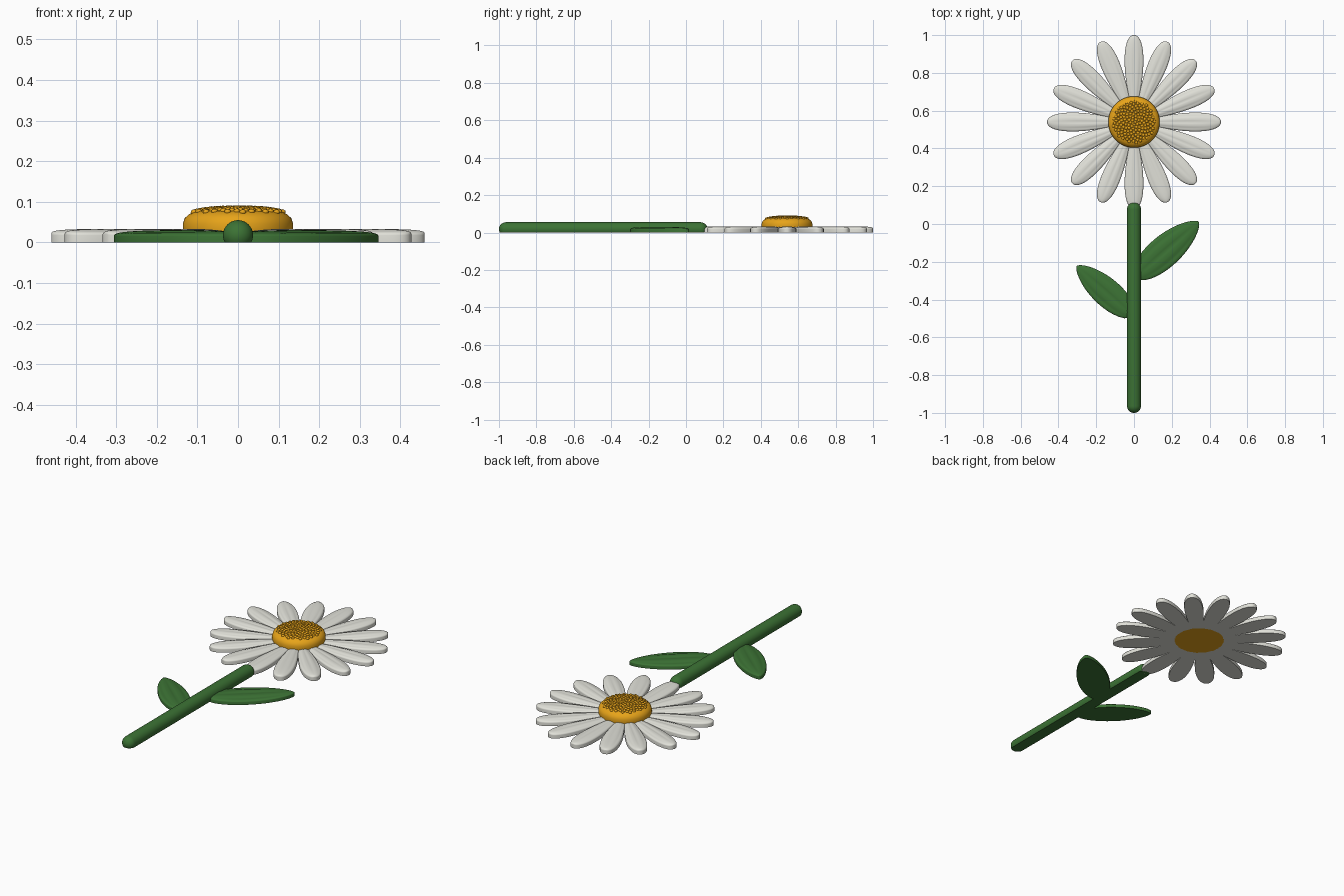
import bpy, bmesh, math
from mathutils import Matrix, Vector

cube = bpy.data.objects.get("Cube")
if cube:
    bpy.data.objects.remove(cube, do_unlink=True)


def material(name, color):
    mat = bpy.data.materials.new(name)
    mat.use_nodes = True
    mat.diffuse_color = (*color, 1)
    bsdf = mat.node_tree.nodes["Principled BSDF"]
    bsdf.inputs["Base Color"].default_value = (*color, 1)
    bsdf.inputs["Roughness"].default_value = 0.6
    return mat


WHITE = material("petal white", (0.75, 0.75, 0.69))
GOLD = material("centre gold", (0.8, 0.37, 0.01))
GREEN = material("stem green", (0.045, 0.17, 0.035))
HEAD = Vector((0, 0.54, 0))


def mesh_from(bm, name, mat):
    bmesh.ops.recalc_face_normals(bm, faces=bm.faces)
    mesh = bpy.data.meshes.new(name)
    bm.to_mesh(mesh)
    bm.free()
    mesh.materials.append(mat)
    return mesh


def place(mesh, name, location=(0, 0, 0), angle=0.0):
    obj = bpy.data.objects.new(name, mesh)
    obj.location = location
    obj.rotation_euler.z = angle
    bpy.context.collection.objects.link(obj)
    bpy.ops.object.select_all(action="DESELECT")
    obj.select_set(True)
    bpy.context.view_layer.objects.active = obj
    bpy.ops.object.shade_smooth_by_angle(angle=math.radians(40))
    return obj


def lathe(profile, segments):
    """Spin (radius, height) points about z."""
    bm = bmesh.new()
    verts = [bm.verts.new((r, 0, z)) for r, z in profile]
    edges = [bm.edges.new(pair) for pair in zip(verts, verts[1:])]
    bmesh.ops.spin(bm, geom=verts + edges, cent=(0, 0, 0), axis=(0, 0, 1),
                   angle=math.tau, steps=segments, use_merge=True)
    bmesh.ops.remove_doubles(bm, verts=bm.verts, dist=1e-5)
    return bm


def blade(length, half_width, a, b, start, wall, dome, groove, rows=22, cols=24):
    """Flat-bottomed blade along +x with a domed, grooved top."""
    peak = a / (a + b)
    bm = bmesh.new()
    loops = []
    for i in range(rows + 1):
        t = start + (0.9995 - start) * math.sin(math.pi / 2 * i / rows)
        f = (t / peak) ** a * ((1 - t) / (1 - peak)) ** b
        w = half_width * f
        loop = [bm.verts.new((t * length, -w, 0))]
        for j in range(cols + 1):
            u = -math.cos(math.pi * j / cols)
            ripple = groove * max(0, math.cos(3 * math.pi * u)) * (1 - 0.6 * abs(u))
            ripple *= math.sin(math.pi * t) * min(1, f)
            z = wall + dome * math.sqrt(f * max(0, 1 - u * u)) - ripple
            loop.append(bm.verts.new((t * length, u * w, z)))
        loop.append(bm.verts.new((t * length, w, 0)))
        loops.append(loop)
    n = len(loops[0])
    for p, q in zip(loops, loops[1:]):
        for j in range(n):
            k = (j + 1) % n
            bm.faces.new((p[j], p[k], q[k], q[j]))
    bm.faces.new(loops[0])
    bm.faces.new(loops[-1])
    return bm


# Petals around the flower head
petal = mesh_from(blade(0.46, 0.05, 1.1, 0.45, 0.28, 0.018, 0.016, 0.003), "petal", WHITE)
for i in range(16):
    place(petal, f"petal_{i + 1}", HEAD, i * math.tau / 16)

# Domed flower centre
dome_profile = [(0, 0), (0.132, 0), (0.136, 0.03), (0.136, 0.046), (0.131, 0.06),
                (0.12, 0.07), (0.105, 0.077), (0.075, 0.082), (0.04, 0.085), (0, 0.086)]
place(mesh_from(lathe(dome_profile, 64), "flower_centre", GOLD), "flower_centre", HEAD)

# Seeds in a sunflower spiral over the centre
SEEDS = 150
bm = bmesh.new()
for i in range(SEEDS):
    r = 0.111 * math.sqrt((i + 0.5) / SEEDS)
    ang = i * math.pi * (3 - math.sqrt(5))
    z = 0.0845 - 0.01 * (r / 0.111) ** 3
    spot = Matrix.Translation((r * math.cos(ang), r * math.sin(ang), z))
    bmesh.ops.create_icosphere(bm, subdivisions=2, radius=0.0085,
                               matrix=spot @ Matrix.Diagonal((1, 1, 0.8, 1)))
place(mesh_from(bm, "seeds", GOLD), "seeds", HEAD)

# Rounded stem with a flat underside
R, Y0, Y1 = 0.037, -0.963, 0.078
arc = [math.pi / 2 * k / 10 for k in range(11)]
capsule = [(R * math.sin(p), Y0 - R * math.cos(p)) for p in arc]
capsule += [(R * math.cos(p), Y1 + R * math.sin(p)) for p in arc]
bm = lathe(capsule, 40)
bmesh.ops.transform(bm, verts=bm.verts, matrix=Matrix.Translation((0, 0, 0.018))
                    @ Matrix.Rotation(-math.pi / 2, 4, "X"))
cut = bmesh.ops.bisect_plane(bm, geom=bm.verts[:] + bm.edges[:] + bm.faces[:],
                             plane_co=(0, 0, 0), plane_no=(0, 0, 1), clear_inner=True)
bmesh.ops.holes_fill(bm, edges=[e for e in bm.edges if e.is_boundary], sides=0)
place(mesh_from(bm, "stem", GREEN), "stem")

# Leaves, one on each side
for name, base, tip in (("left_leaf", (0, -0.287), (0.343, 0.012)),
                        ("right_leaf", (0, -0.49), (-0.303, -0.222))):
    d = Vector(tip) - Vector(base)
    shape = blade(d.length, 0.185 * d.length, 0.55, 0.67, 0.01, 0.016, 0.015, 0.005)
    place(mesh_from(shape, name, GREEN), name, (*base, 0), math.atan2(d.y, d.x))
